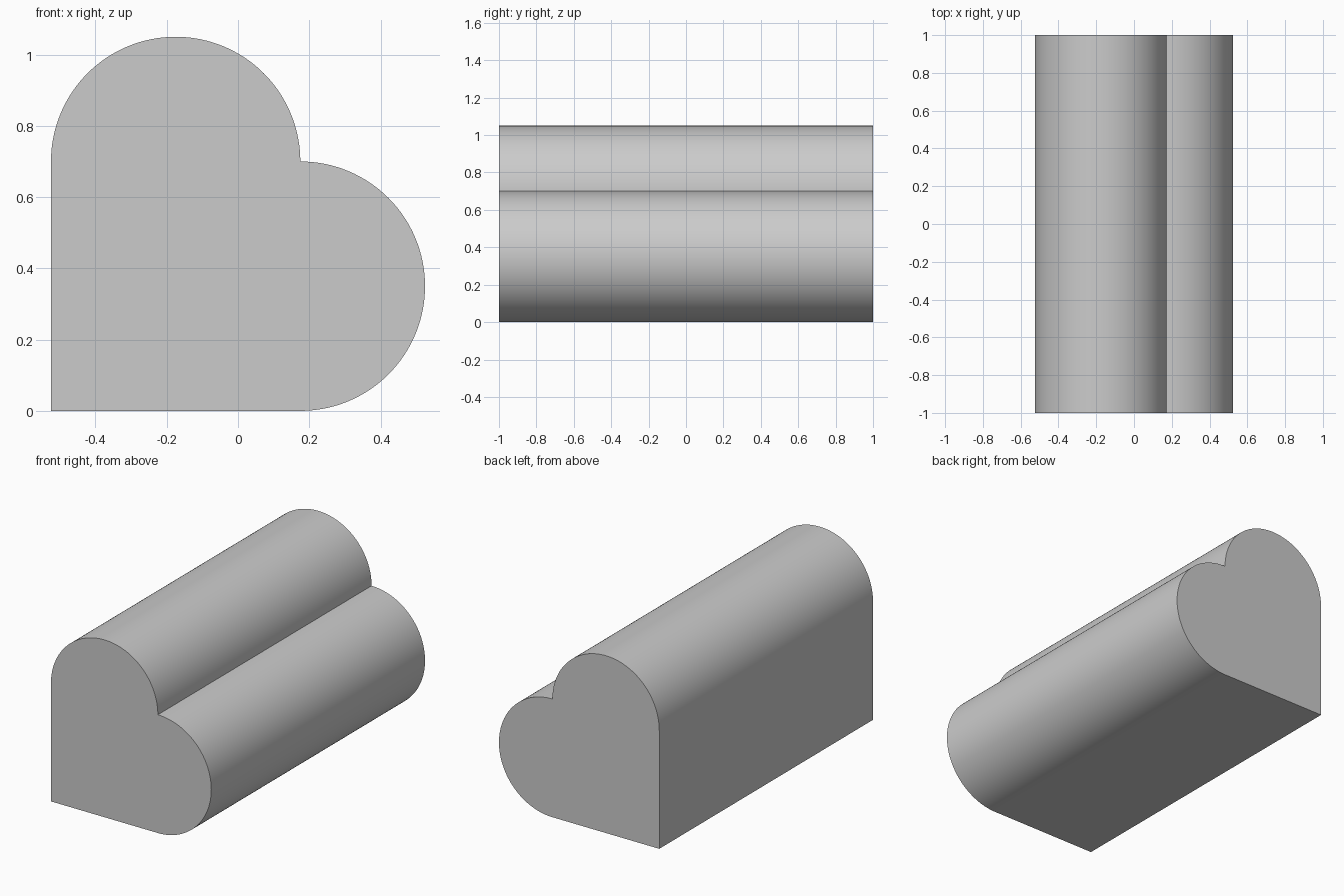
import bpy, bmesh, math

if "Cube" in bpy.data.objects:
    bpy.data.objects.remove(bpy.data.objects["Cube"])

R = 0.35          # lobe radius, half the side of the square core
HALF_LENGTH = 1.0
SEGMENTS = 64     # per half circle


def arc(cx, cz, start):
    """Half circle, counter-clockwise from the start angle in degrees."""
    angles = [math.radians(start + 180 * i / SEGMENTS) for i in range(SEGMENTS + 1)]
    return [(cx + R * math.cos(a), cz + R * math.sin(a)) for a in angles]


# Heart profile: square corner, right lobe, then top lobe sharing the notch point
profile = [(-1.5 * R, 0)] + arc(R / 2, R, -90) + arc(-R / 2, 2 * R, 0)[1:]

# Extrude the profile from front to back
bm = bmesh.new()
front = bm.faces.new([bm.verts.new((x, -HALF_LENGTH, z)) for x, z in profile])
extruded = bmesh.ops.extrude_face_region(bm, geom=[front], use_keep_orig=True)
back_verts = [g for g in extruded["geom"] if isinstance(g, bmesh.types.BMVert)]
bmesh.ops.translate(bm, vec=(0, 2 * HALF_LENGTH, 0), verts=back_verts)
bmesh.ops.recalc_face_normals(bm, faces=bm.faces)

mesh = bpy.data.meshes.new("heart_prism")
bm.to_mesh(mesh)
bm.free()
heart = bpy.data.objects.new("heart_prism", mesh)
bpy.context.collection.objects.link(heart)

# Smooth lobes, sharp ends, corner and notch
bpy.context.view_layer.objects.active = heart
heart.select_set(True)
bpy.ops.object.shade_smooth_by_angle(angle=math.radians(30))
